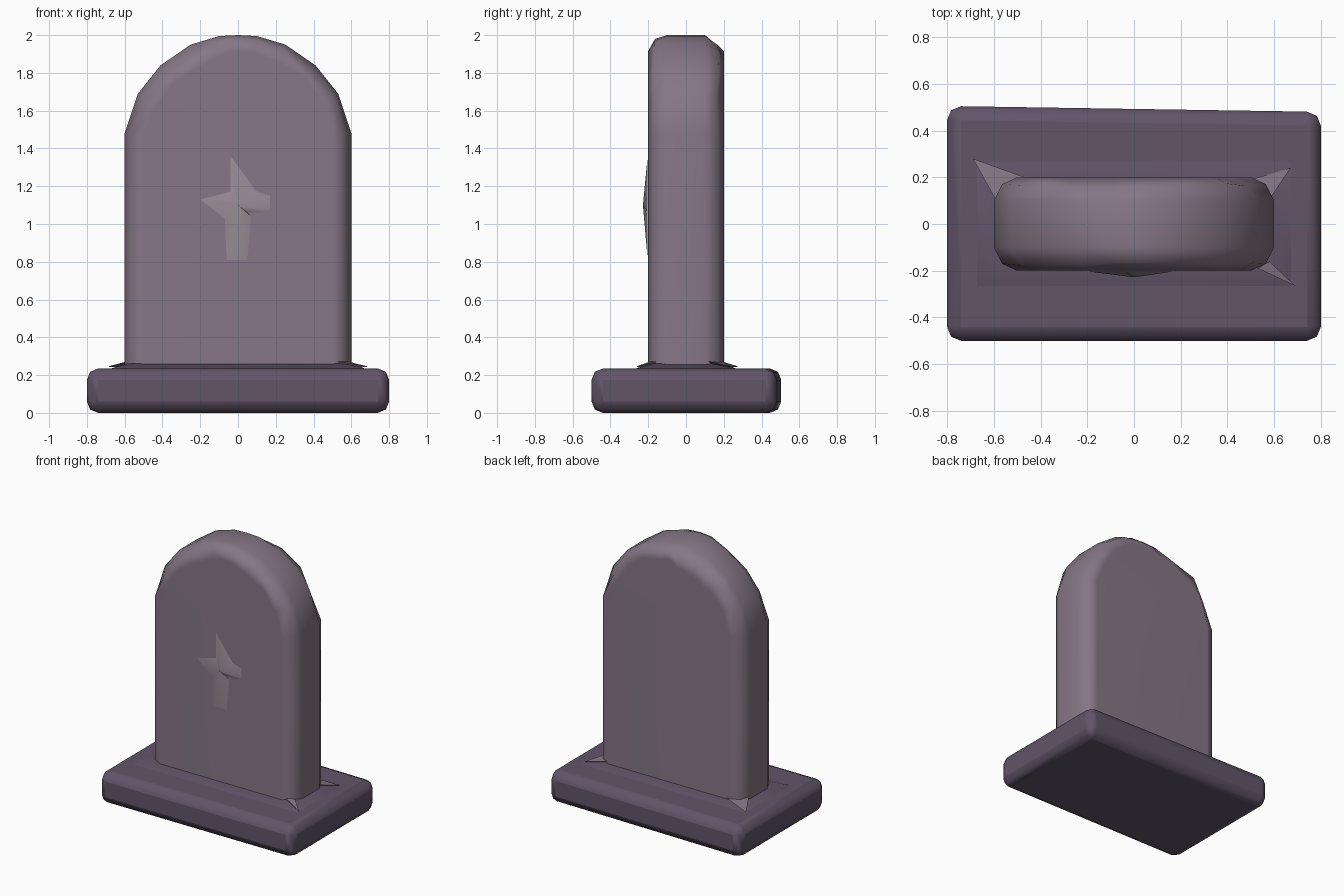
import bpy, bmesh, random
from mathutils import Vector

random.seed(4)
if "Cube" in bpy.data.objects:
    bpy.data.objects.remove(bpy.data.objects["Cube"])


def material(name, rgb):
    m = bpy.data.materials.new(name)
    m.use_nodes = True
    m.diffuse_color = (*rgb, 1)
    bsdf = m.node_tree.nodes["Principled BSDF"]
    bsdf.inputs["Base Color"].default_value = (*rgb, 1)
    bsdf.inputs["Roughness"].default_value = 0.9
    return m


stone = material("mauve stone", (0.235, 0.185, 0.235))
dark = material("dark purple stone", (0.12, 0.09, 0.14))
pale = material("pale stone", (0.32, 0.265, 0.31))


def finish(name, bm, mat, bevel=0, angle=1.0):
    bmesh.ops.recalc_face_normals(bm, faces=bm.faces)
    me = bpy.data.meshes.new(name)
    bm.to_mesh(me)
    bm.free()
    me.materials.append(mat)
    ob = bpy.data.objects.new(name, me)
    bpy.context.collection.objects.link(ob)
    bpy.ops.object.select_all(action='DESELECT')
    ob.select_set(True)
    bpy.context.view_layer.objects.active = ob
    bpy.ops.object.shade_smooth_by_angle(angle=angle)
    if bevel:
        b = ob.modifiers.new("Bevel", 'BEVEL')
        b.width, b.segments = bevel, 2
    ob.modifiers.new("Weighted", 'WEIGHTED_NORMAL').keep_sharp = True
    return ob


def loft(bm, rings):
    # Bridge closed rings of points and cap both ends
    vs = [[bm.verts.new(p) for p in r] for r in rings]
    n = len(vs[0])
    for a, b in zip(vs, vs[1:]):
        for i in range(n):
            j = (i + 1) % n
            bm.faces.new((a[i], a[j], b[j], b[i]))
    bm.faces.new(vs[0])
    bm.faces.new(vs[-1])


# Slab: arched outline with worn rounded edges front and back
half = [(0.6, 0.2), (0.6, 1.48), (0.53, 1.69), (0.41, 1.84), (0.25, 1.95), (0.1, 1.995)]
outline = half + [(0, 2.0)] + [(-x, z) for x, z in reversed(half)]
rings = []
for y, inset in [(-0.2, 0.1), (-0.17, 0.035), (-0.1, 0), (0.1, 0), (0.17, 0.035), (0.2, 0.1)]:
    ring = []
    for x, z in outline:
        wear = random.uniform(-0.02, 0.03) if z > 1.5 and inset else 0
        s = 1 - (inset + wear) / 0.6
        top = 1.4 + (z - 1.4) * s if z > 1.4 else z
        ring.append((x * s, y - (wear * 0.4 if abs(y) == 0.17 else 0), top))
    rings.append(ring)
bm = bmesh.new()
loft(bm, rings)
finish("slab", bm, stone)


# Plinth: slightly skewed block with soft edges
def rectangle(x, y, z):
    return [(-x, -y, z), (x, -y, z), (x, y, z), (-x, y, z)]


bm = bmesh.new()
bmesh.ops.create_cube(bm, size=1)
for v in bm.verts:
    v.co = Vector((v.co.x * 1.6, v.co.y, (v.co.z + 0.5) * 0.235))
    if v.co.y > 0:
        v.co.y = 0.505 if v.co.x < 0 else 0.48
finish("plinth", bm, dark, bevel=0.06)

# Low mound where the slab meets the plinth
bm = bmesh.new()
loft(bm, [rectangle(0.69, 0.28, 0.23), rectangle(0.58, 0.19, 0.262)])
finish("foot_mound", bm, dark)

# Pale shards at the slab's foot corners
bm = bmesh.new()
for tip, a, b in [((-0.69, 0.28), (-0.44, 0.19), (-0.59, 0.1)),
                  ((0.67, 0.24), (0.5, 0.19), (0.59, 0.12)),
                  ((0.69, -0.265), (0.53, -0.19), (0.58, -0.16))]:
    pts = [bm.verts.new((*tip, 0.245)), bm.verts.new((*a, 0.272)), bm.verts.new((*b, 0.272))]
    low = bm.verts.new(((a[0] + b[0]) / 2, (a[1] + b[1]) / 2, 0.23))
    bm.faces.new(pts)
    for i in range(3):
        bm.faces.new((pts[i], pts[(i + 1) % 3], low))
finish("corner_shards", bm, stone, angle=0.5)

# Rough cross on the front, raised towards its middle
cross = [(-0.04, 1.36), (0.1, 1.17), (0.17, 1.15), (0.17, 1.08), (0.14, 1.06), (0.05, 1.06),
         (0.07, 1.04), (0.05, 0.81), (-0.06, 0.81), (-0.07, 1.03), (-0.2, 1.13), (-0.04, 1.17)]
bm = bmesh.new()
rim = [bm.verts.new((x, -0.203, z)) for x, z in cross]
centre = bm.verts.new((0, -0.228, 1.1))
for i, v in enumerate(rim):
    bm.faces.new((v, rim[(i + 1) % len(rim)], centre))
bm.faces.new(rim)
finish("cross", bm, pale)
